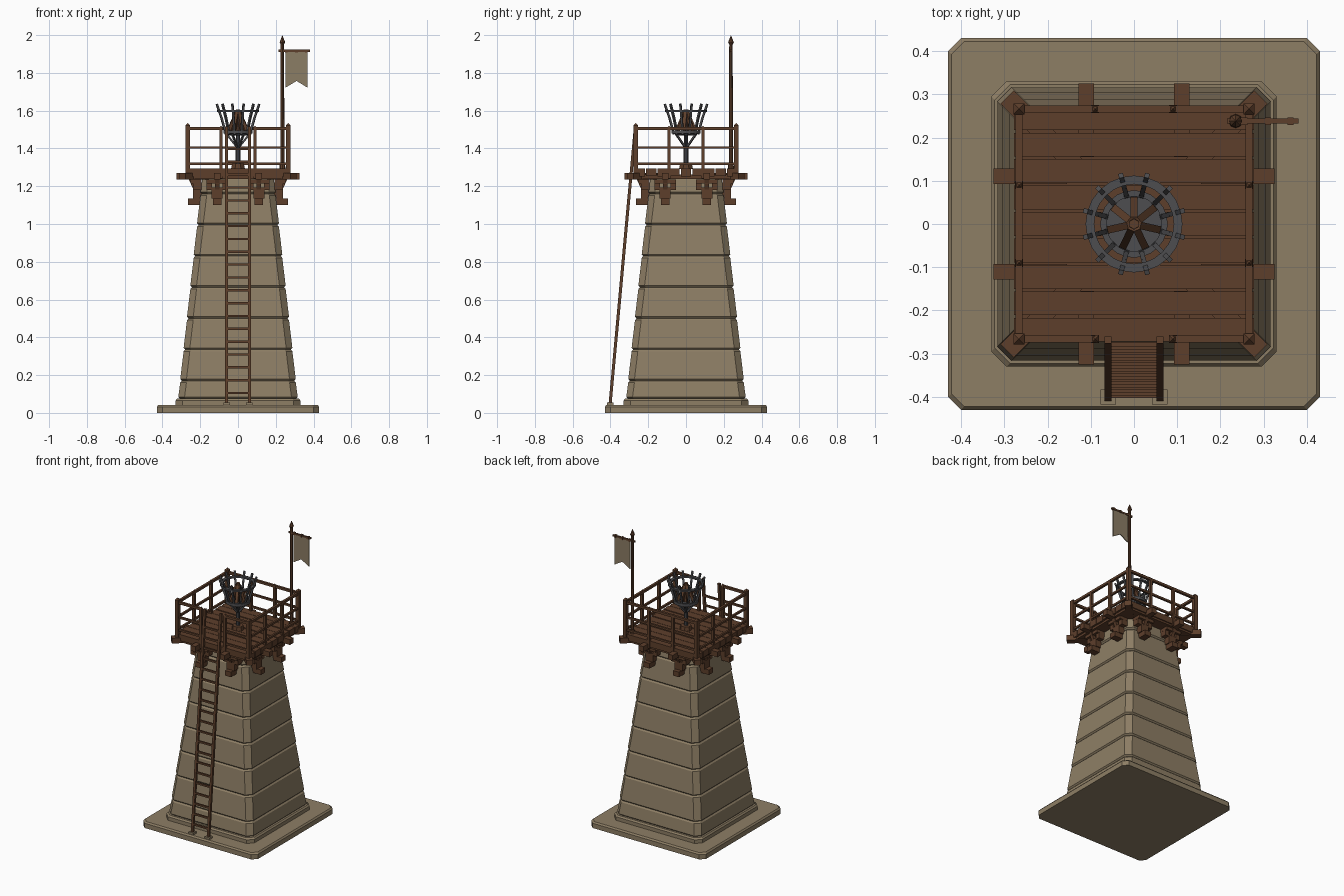
import bpy, bmesh
from math import cos, sin, pi, radians
from mathutils import Matrix, Vector

cube = bpy.data.objects.get("Cube")
if cube:
    bpy.data.objects.remove(cube, do_unlink=True)


def material(name, r, g, b):
    m = bpy.data.materials.new(name)
    m.use_nodes = True
    m.diffuse_color = (r, g, b, 1)
    node = next(n for n in m.node_tree.nodes if n.type == 'BSDF_PRINCIPLED')
    node.inputs["Base Color"].default_value = (r, g, b, 1)
    node.inputs["Roughness"].default_value = 0.9
    return m


STONE = material("sandstone", 0.27, 0.21, 0.13)
WOOD = material("brown wood", 0.11, 0.049, 0.024)
IRON = material("dark iron", 0.075, 0.075, 0.08)
CLOTH = material("tan cloth", 0.26, 0.205, 0.13)


class Part:
    """Collects simple solids into one object."""

    def __init__(self):
        self.bm = bmesh.new()

    def box(self, centre, size, turn=0):
        m = Matrix.Rotation(turn, 4, 'Z') @ Matrix.Translation(centre) @ Matrix.Diagonal((*size, 1))
        bmesh.ops.create_cube(self.bm, size=1, matrix=m)

    def bar(self, a, b, w, d=None):
        a, b = Vector(a), Vector(b)
        rot = (b - a).to_track_quat('Z', 'Y').to_matrix().to_4x4()
        m = Matrix.Translation((a + b) / 2) @ rot @ Matrix.Diagonal((w, d or w, (b - a).length, 1))
        bmesh.ops.create_cube(self.bm, size=1, matrix=m)

    def cone(self, base, r1, r2, h, n, turn=0):
        m = Matrix.Translation(Vector(base) + Vector((0, 0, h / 2))) @ Matrix.Rotation(turn, 4, 'Z')
        bmesh.ops.create_cone(self.bm, cap_ends=True, segments=n, radius1=r1, radius2=r2, depth=h, matrix=m)

    def loft(self, profile, corner):
        # stacked squares with cut corners
        rings = []
        for h, z in profile:
            k = h - corner
            pts = [(h, -k), (h, k), (k, h), (-k, h), (-h, k), (-h, -k), (-k, -h), (k, -h)]
            rings.append([self.bm.verts.new((x, y, z)) for x, y in pts])
        self.skin(rings)
        self.bm.faces.new(rings[0][::-1])
        self.bm.faces.new(rings[-1])

    def hoop(self, r1, r2, z1, z2, n=24):
        rings = [[self.bm.verts.new((r * cos(2 * pi * i / n), r * sin(2 * pi * i / n), z)) for i in range(n)]
                 for r, z in ((r1, z1), (r2, z1), (r2, z2), (r1, z2))]
        self.skin(rings + rings[:1])

    def skin(self, rings):
        for lo, hi in zip(rings, rings[1:]):
            n = len(lo)
            for i in range(n):
                j = (i + 1) % n
                self.bm.faces.new((lo[i], lo[j], hi[j], hi[i]))

    def done(self, name, mat):
        bmesh.ops.recalc_face_normals(self.bm, faces=self.bm.faces)
        mesh = bpy.data.meshes.new(name)
        self.bm.to_mesh(mesh)
        self.bm.free()
        mesh.materials.append(mat)
        obj = bpy.data.objects.new(name, mesh)
        bpy.context.collection.objects.link(obj)
        return obj


QUARTERS = [i * pi / 2 for i in range(4)]

# Ground slab and plinth
p = Part()
p.loft([(0.43, 0), (0.43, 0.032), (0.422, 0.042)], 0.03)
p.done("ground_slab", STONE)
p = Part()
p.loft([(0.33, 0.04), (0.33, 0.066), (0.322, 0.076)], 0.035)
p.done("plinth", STONE)

# Tapering stone courses with bevelled joints
p = Part()
levels = [0.075] + [0.17 + 0.165 * i for i in range(7)] + [1.245]
half = lambda z: 0.316 - 0.108 * (z - 0.075)
for z0, z1 in zip(levels, levels[1:]):
    p.loft([(half(z0) - 0.008, z0), (half(z0), z0 + 0.009),
            (half(z1), z1 - 0.009), (half(z1) - 0.008, z1)], 0.033)
p.done("tower_courses", STONE)

# Deck planks, alternating slightly in height
p = Part()
pitch = 0.55 / 9
for i in range(9):
    p.box((0, (i - 4) * pitch, 1.272 + 0.002 * (i % 2)), (0.555, pitch - 0.006, 0.042))
p.done("deck_planks", WOOD)
p = Part()
p.box((0, 0, 1.25), (0.53, 0.53, 0.024))
p.done("deck_underside", WOOD)

# Beam ends under the deck and stepped brackets
p = Part()
b = Part()
for q in QUARTERS:
    p.box((0.3, 0, 1.253), (0.23, 0.043, 0.036), q + pi / 4)
    for s in (-1, 1):
        y = s * 0.11
        p.box((0.24, y, 1.253), (0.17, 0.036, 0.036), q)
        b.box((0.22, y, 1.118), (0.09, 0.045, 0.034), q)
        b.box((0.212, y, 1.163), (0.05, 0.058, 0.058), q)
        b.box((0.222, y, 1.225), (0.06, 0.115, 0.02), q)
        for t in (-1, 1):
            b.box((0.215, y + t * 0.042, 1.198), (0.045, 0.03, 0.036), q)
        b.bar(Matrix.Rotation(q, 3, 'Z') @ Vector((0.21, y, 1.15)),
              Matrix.Rotation(q, 3, 'Z') @ Vector((0.25, y, 1.24)), 0.022)
p.done("deck_beams", WOOD)
b.done("deck_brackets", WOOD)

# Railing, open at the front for the ladder
p = Part()
r = Part()
R = 0.266


def post(x, y, w, top):
    p.box((x, y, (1.24 + top) / 2), (w, w, top - 1.24))
    p.cone((x, y, top), w * 0.72, 0, 0.014, 4, pi / 4)


for q in QUARTERS:
    turn = Matrix.Rotation(q, 3, 'Z')
    front = abs(q - 1.5 * pi) < 0.1
    c = turn @ Vector((R, R, 0))
    post(c.x, c.y, 0.025, 1.522)
    for s in (-1, 1):
        v = turn @ Vector((R, s * 0.09, 0))
        post(v.x, v.y, 0.018, 1.508)
    for z, w in ((1.505, 0.016), (1.405, 0.013), (1.32, 0.013)):
        for y0, y1 in (((-R, -0.09), (0.09, R)) if front else ((-R, R),)):
            r.bar(turn @ Vector((R, y0, z)), turn @ Vector((R, y1, z)), w)
p.done("railing_posts", WOOD)
r.done("railing_rails", WOOD)

# Leaning ladder with stone feet
foot, head = Vector((0, -0.402, 0.045)), Vector((0, -0.268, 1.515))
p = Part()
f = Part()
for s in (-1, 1):
    side = Vector((s * 0.06, 0, 0))
    p.bar(foot + side, head + side, 0.016)
    f.box((s * 0.06, -0.4, 0.047), (0.036, 0.034, 0.016))
for i in range(20):
    v = foot.lerp(head, (0.06 + i * 0.068) / 1.47)
    p.bar(v - Vector((0.068, 0, 0)), v + Vector((0.068, 0, 0)), 0.012)
p.done("ladder", WOOD)
f.done("ladder_feet", STONE)

# Flag pole, crossbar and swallowtail banner
fx, fy = 0.235, 0.238
p = Part()
p.cone((fx, fy, 1.285), 0.011, 0.009, 0.665, 8)
p.cone((fx, fy, 1.285), 0.017, 0.014, 0.03, 8)
p.cone((fx, fy, 1.95), 0.009, 0.015, 0.012, 8)
p.cone((fx, fy, 1.962), 0.015, 0, 0.038, 8)
p.bar((0.215, fy, 1.917), (0.38, fy, 1.917), 0.011)
for x in (0.255, 0.31, 0.362):
    p.box((x, fy, 1.917), (0.014, 0.017, 0.016))
p.done("flag_pole", WOOD)
p = Part()
outline = [(0.252, 1.914), (0.252, 1.722), (0.31, 1.757), (0.368, 1.722), (0.368, 1.914)]
p.bm.faces.new([p.bm.verts.new((x, fy - 0.003, z)) for x, z in outline])
solid = bmesh.ops.extrude_face_region(p.bm, geom=p.bm.faces[:])
bmesh.ops.translate(p.bm, vec=(0, 0.006, 0),
                    verts=[v for v in solid["geom"] if isinstance(v, bmesh.types.BMVert)])
p.done("banner", CLOTH)

# Fire basket on a pedestal
p = Part()
p.cone((0, 0, 1.29), 0.04, 0.034, 0.03, 8, pi / 8)
p.done("basket_pedestal", WOOD)
p = Part()
p.cone((0, 0, 1.315), 0.013, 0.011, 0.16, 8)
p.cone((0, 0, 1.468), 0.05, 0.068, 0.014, 12)
p.hoop(0.064, 0.078, 1.478, 1.496)
p.hoop(0.092, 0.112, 1.594, 1.604)
for i in range(6):
    a = i * pi / 3
    p.bar((0, 0, 1.40), (0.06 * cos(a), 0.06 * sin(a), 1.475), 0.01)
for i in range(12):
    a = radians(15 + 30 * i)
    pts = [Vector((d * cos(a), d * sin(a), z)) for d, z in ((0.066, 1.475), (0.09, 1.56), (0.116, 1.635))]
    for u, v in zip(pts, pts[1:]):
        p.bar(u, v, 0.011)
p.done("fire_basket", IRON)

# Leaning firewood
p = Part()
for i in range(7):
    a = 2 * pi * i / 7 + pi / 2
    p.bar((0.055 * cos(a), 0.055 * sin(a), 1.485), (0.008 * cos(a), 0.008 * sin(a), 1.59), 0.017)
p.cone((0, 0, 1.48), 0.018, 0.012, 0.125, 6)
p.done("firewood", WOOD)
